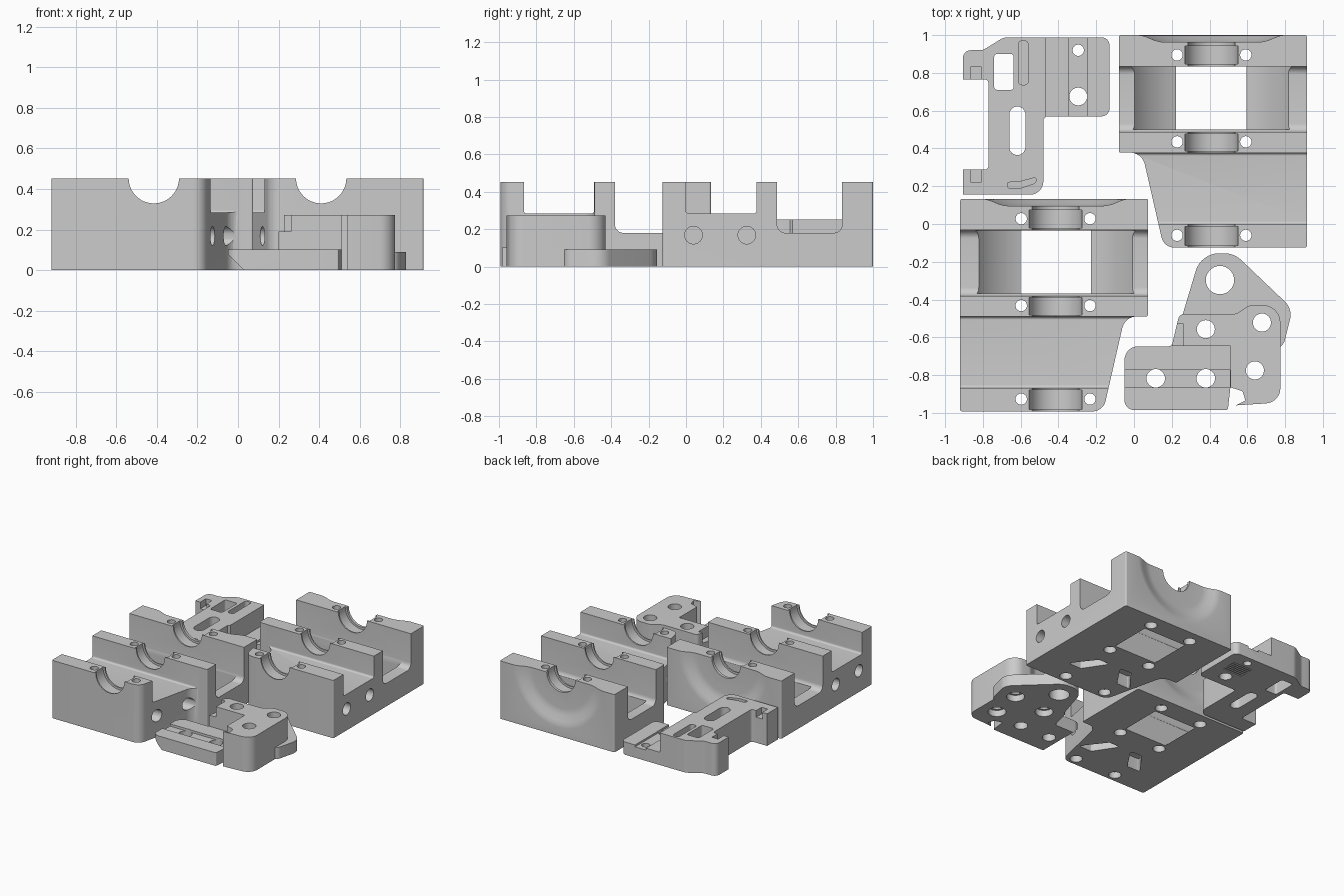
import bpy, bmesh, math
from mathutils import Vector, Matrix

cube = bpy.data.objects.get("Cube")
if cube:
    bpy.data.objects.remove(cube, do_unlink=True)

grey = bpy.data.materials.new("plain grey")
grey.use_nodes = True
grey.diffuse_color = (0.6, 0.6, 0.6, 1)
grey.node_tree.nodes["Principled BSDF"].inputs["Base Color"].default_value = grey.diffuse_color

H = 0.453       # block height
AX = 0.41       # x of the shaft axis


def rounded(corners, steps=6):
    """Outline from (x, y, radius) corners."""
    out, n = [], len(corners)
    for i, (x, y, r) in enumerate(corners):
        v = Vector((x, y))
        if r == 0:
            out.append(v)
            continue
        a = (Vector(corners[i - 1][:2]) - v).normalized()
        b = (Vector(corners[(i + 1) % n][:2]) - v).normalized()
        half = a.angle(b) / 2
        c = v + (a + b).normalized() * r / math.sin(half)
        t = r / math.tan(half)
        s, e = v + a * t - c, v + b * t - c
        out += [c + s.lerp(e, k / steps).normalized() * r for k in range(steps + 1)]
    return out


def box2(x0, x1, y0, y1, r=0.0):
    return rounded([(x0, y0, r), (x1, y0, r), (x1, y1, r), (x0, y1, r)])


def circle(x, y, r, n=40):
    return [Vector((x + r * math.cos(2 * math.pi * k / n),
                    y + r * math.sin(2 * math.pi * k / n))) for k in range(n)]


def loft(name, layers, axis="z"):
    """Solid through stacked outlines: a list of (outline, position)."""
    place = {"x": lambda u, v, w: (w, u, v), "y": lambda u, v, w: (u, w, v),
             "z": lambda u, v, w: (u, v, w)}[axis]
    bm = bmesh.new()
    rings = [[bm.verts.new(place(p[0], p[1], w)) for p in pts] for pts, w in layers]
    n = len(rings[0])
    bm.faces.new(rings[0])
    bm.faces.new(rings[-1])
    for lo, hi in zip(rings, rings[1:]):
        for k in range(n):
            bm.faces.new((lo[k], lo[(k + 1) % n], hi[(k + 1) % n], hi[k]))
    bmesh.ops.recalc_face_normals(bm, faces=bm.faces)
    me = bpy.data.meshes.new(name)
    bm.to_mesh(me)
    bm.free()
    ob = bpy.data.objects.new(name, me)
    bpy.context.collection.objects.link(ob)
    me.materials.append(grey)
    return ob


def prism(name, pts, w0, w1, axis="z"):
    return loft(name, [(pts, w0), (pts, w1)], axis)


def combine(ob, other, op="DIFFERENCE"):
    mod = ob.modifiers.new("combine", "BOOLEAN")
    mod.operation, mod.solver, mod.object = op, "EXACT", other
    bpy.context.view_layer.objects.active = ob
    bpy.ops.object.modifier_apply(modifier=mod.name)
    bpy.data.objects.remove(other, do_unlink=True)


def cut(ob, pts, w0, w1, axis="z"):
    combine(ob, prism("cutter", pts, w0, w1, axis))


def screw(ob, x, y, r, head=0.0, depth=0.05):
    cut(ob, circle(x, y, r, 28), -0.1, 0.6)
    if head:
        cut(ob, circle(x, y, head, 28), -0.1, depth)


def finish(ob):
    bpy.ops.object.select_all(action="DESELECT")
    ob.select_set(True)
    bpy.context.view_layer.objects.active = ob
    bpy.ops.object.shade_smooth_by_angle(angle=math.radians(28))


# Bearing block: tapered footprint
foot = rounded([(0.915, -0.125, 0.01), (0.915, 1, 0.01), (-0.08, 1, 0.01),
                (-0.08, 0.378, 0.01), (0.043, 0.378, 0.08), (0.158, -0.125, 0.07)], 8)
block = prism("bearing_block_right", foot, 0, H)

# Front tray and rear bay
cut(block, rounded([(0, 0.6, 0), (0, 0.283, 0.015), (0.376, 0.283, 0.015), (0.376, 0.6, 0)]),
    -0.5, 1.2, "x")
cut(block, rounded([(0.487, 0.6, 0), (0.487, 0.18, 0.045), (0.835, 0.18, 0.045), (0.835, 0.6, 0)]),
    -0.5, 1.2, "x")
cut(block, circle(AX, H, 0.49, 96), 0.5, 0.833, "y")

# Soft round dish in the back wall
dish = [(0.25, 0.963), (0.27, 0.965), (0.3, 0.972), (0.34, 0.989), (0.365, 0.997), (0.385, 1.0), (0.39, 1.02)]
combine(block, loft("cutter", [(circle(AX, H, r, 64), y) for r, y in dish], "y"))

# Shaft bore, bearing seats and screws
cut(block, circle(AX, H, 0.124, 48), -0.3, 1.2, "y")
for y0, y1, ys in ((-0.115, -0.012, -0.06), (0.386, 0.477, 0.435), (0.846, 0.942, 0.895)):
    cut(block, circle(AX, H, 0.14, 48), y0, y1, "y")
    for side in (-1, 1):
        screw(block, AX + side * 0.182, ys, 0.03, 0.045)

# Cross rods
for y in (0.04, 0.325):
    cut(block, circle(y, 0.168, 0.047, 32), -0.5, 1.2, "x")

# Slanted pockets underneath
for s in (-1, 1):
    pocket = [(0.05, 0.275, 0.012), (0.15, 0.275, 0.012), (0.29, 0.095, 0.012), (0.17, 0.095, 0.012)]
    cut(block, rounded([(AX + s * x, y, r) for x, y, r in pocket]), -0.1, 0.1)

# Mirrored second block
twin = bpy.data.objects.new("bearing_block_left", block.data.copy())
bpy.context.collection.objects.link(twin)
twin.data.transform(Matrix.Translation((-0.005, -0.867, 0)) @ Matrix.Diagonal((-1, 1, 1, 1)))
twin.data.flip_normals()

# Clamp bracket: tall arm with hooks
arm = rounded([(-0.905, 0.765, 0), (-0.905, 0.92, 0.04), (-0.8, 0.92, 0.06), (-0.69, 0.988, 0.08),
               (-0.465, 0.988, 0), (-0.465, 0.57, 0), (-0.48, 0.555, 0), (-0.48, 0.155, 0.07),
               (-0.905, 0.155, 0), (-0.905, 0.288, 0), (-0.77, 0.288, 0.02), (-0.77, 0.765, 0.02)])
bracket = prism("clamp_bracket", arm, 0, 0.252)
combine(bracket, prism("plate", rounded([(-0.5, 0.57, 0), (-0.13, 0.57, 0.04),
                                         (-0.13, 0.988, 0.04), (-0.5, 0.988, 0)]), 0, 0.1), "UNION")
cut(bracket, box2(-0.345, -0.25, 0.5, 1.1), 0.085, 0.2)
cut(bracket, box2(-0.74, -0.637, 0.71, 0.9, 0.015), -0.1, 0.5)
cut(bracket, box2(-0.66, -0.575, 0.365, 0.622, 0.042), -0.1, 0.5)
cut(bracket, box2(-0.612, -0.56, 0.737, 0.97, 0.02), 0.15, 0.5)
cut(bracket, rounded([(-0.67, 0.19, 0.01), (-0.6, 0.19, 0.05), (-0.525, 0.215, 0.01), (-0.51, 0.25, 0.01),
                      (-0.6, 0.225, 0.05), (-0.67, 0.22, 0.01)]), 0.19, 0.5)
for y0, y1 in ((0.76, 0.835), (0.22, 0.295)):
    cut(bracket, box2(-0.863, -0.81, y0, y1), 0.2, 0.5)
screw(bracket, -0.295, 0.92, 0.03)
screw(bracket, -0.295, 0.675, 0.047)
for k in range(6):
    cut(bracket, box2(-0.38, -0.21, 0.75 + k * 0.022, 0.76 + k * 0.022), -0.1, 0.02)

# Pivot lever: low lobe, tall body and slotted plate
lobe = rounded([(0.2, -0.67, 0), (0.355, -0.155, 0.13), (0.53, -0.155, 0.13), (0.84, -0.45, 0.1),
                (0.79, -0.65, 0.06), (0.7, -0.67, 0)], 10)
lever = prism("pivot_lever", lobe, 0, 0.09)
body = rounded([(0.2, -0.645, 0), (0.24, -0.478, 0.03), (0.54, -0.478, 0.08), (0.61, -0.43, 0.06),
                (0.775, -0.43, 0.09), (0.775, -0.945, 0.08), (0.54, -0.96, 0), (0.59, -0.935, 0),
                (0.575, -0.885, 0.02), (0.51, -0.865, 0), (0.51, -0.645, 0)])
combine(lever, prism("body", body, 0, 0.272), "UNION")
plate = rounded([(-0.05, -0.985, 0.05), (0.497, -0.985, 0.01), (0.512, -0.85, 0), (0.512, -0.62, 0),
                 (0.21, -0.62, 0.01), (0.2, -0.648, 0.03), (-0.05, -0.648, 0.07)])
arm_plate = prism("plate", plate, 0, 0.103)
cut(arm_plate, [Vector(p) for p in ((-0.2, -0.1), (0.03, -0.1), (0.03, 0), (-0.05, 0.08), (-0.2, 0.08))],
    -1.2, 0, "y")
combine(lever, arm_plate, "UNION")
cut(lever, box2(-0.2, 0.508, -0.865, -0.772), 0.085, 0.2)
cut(lever, box2(0.1, 0.262, -0.66, -0.53), 0.19, 0.4)
for x in (0.115, 0.38):
    screw(lever, x, -0.817, 0.049)
screw(lever, 0.455, -0.297, 0.075)
for x, y in ((0.38, -0.557), (0.677, -0.522), (0.64, -0.775)):
    screw(lever, x, y, 0.048, 0.065)

for ob in (block, twin, bracket, lever):
    finish(ob)
